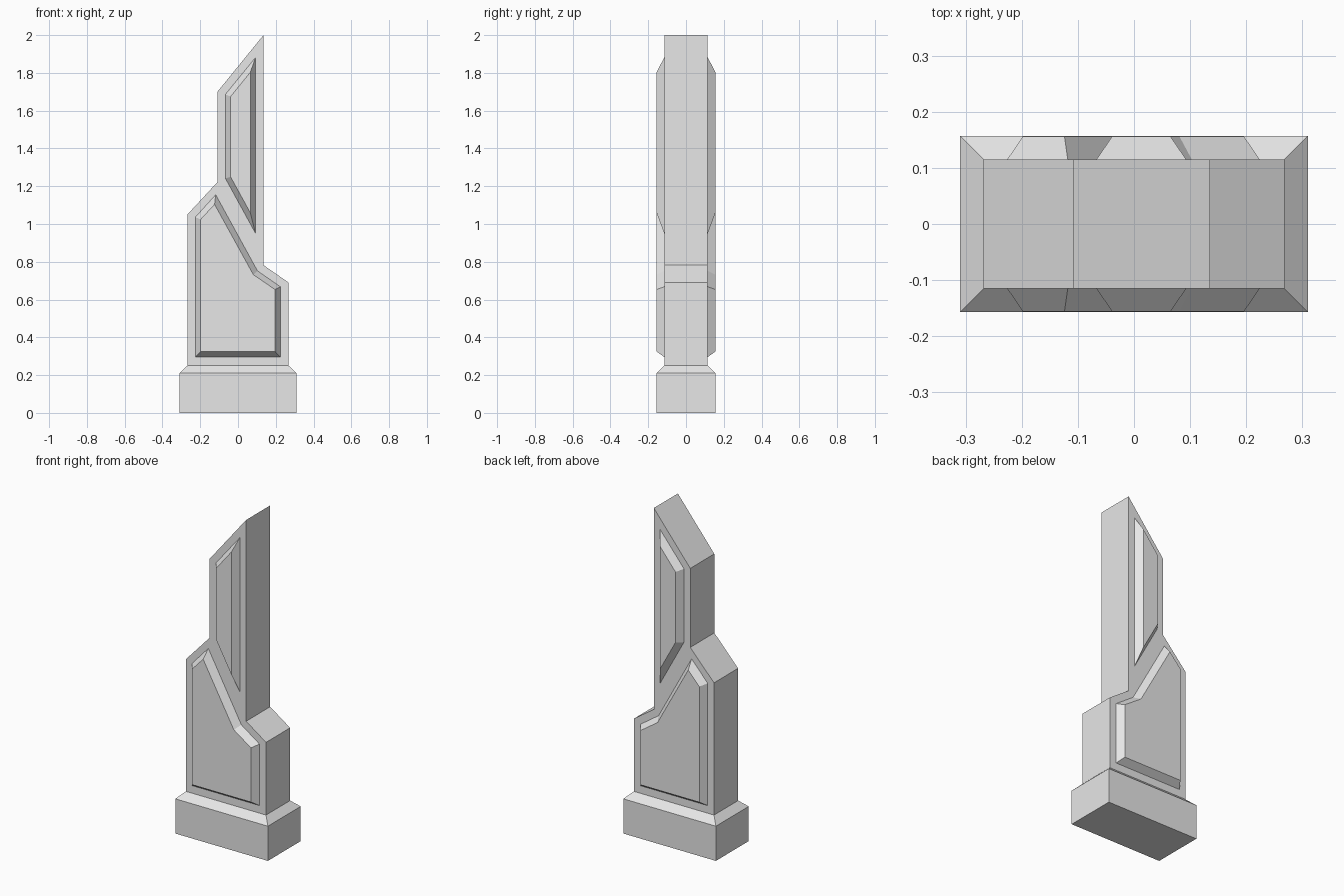
import bpy
import bmesh

cube = bpy.data.objects.get("Cube")
if cube:
    bpy.data.objects.remove(cube, do_unlink=True)

stone = bpy.data.materials.new("plain_grey")
stone.use_nodes = True
grey = (0.8, 0.8, 0.8, 1)
stone.diffuse_color = grey
stone.node_tree.nodes["Principled BSDF"].inputs["Base Color"].default_value = grey

BODY_Y = 0.115   # half depth of the shaft
PANEL_Y = 0.156  # half depth over the raised panels


def loft(name, rings, cap_start=True):
    """Join matching rings of points into a faceted solid."""
    bm = bmesh.new()
    loops = [[bm.verts.new(p) for p in ring] for ring in rings]
    for a, b in zip(loops, loops[1:]):
        for i in range(len(a)):
            j = (i + 1) % len(a)
            bm.faces.new((a[i], a[j], b[j], b[i]))
    if cap_start:
        bm.faces.new(loops[0][::-1])
    bm.faces.new(loops[-1])
    # Outward normals; open panels are wound correctly by their outline order
    if cap_start:
        bmesh.ops.recalc_face_normals(bm, faces=bm.faces)
    mesh = bpy.data.meshes.new(name)
    bm.to_mesh(mesh)
    bm.free()
    mesh.materials.append(stone)
    obj = bpy.data.objects.new(name, mesh)
    bpy.context.collection.objects.link(obj)
    return obj


def upright(outline, y):
    return [(x, y, z) for x, z in outline]


def rectangle(hx, hy, z):
    return [(-hx, -hy, z), (hx, -hy, z), (hx, hy, z), (-hx, hy, z)]


# Plinth with a chamfered top
loft("plinth", [rectangle(0.31, 0.157, 0), rectangle(0.31, 0.157, 0.21),
                rectangle(0.268, BODY_Y, 0.25)])

# Stepped shaft with a slanted tip
shaft = [(-0.268, 0.24), (0.268, 0.24), (0.268, 0.69), (0.135, 0.782),
         (0.135, 2.0), (-0.109, 1.70), (-0.109, 1.222), (-0.268, 1.05)]
loft("shaft", [upright(shaft, -BODY_Y), upright(shaft, BODY_Y)])

# Raised bevelled panels: outer outline on the shaft, inner outline on top
panels = {
    "lower_panel": (
        [(-0.226, 0.296), (0.224, 0.296), (0.224, 0.668), (0.103, 0.752),
         (-0.118, 1.155), (-0.226, 1.036)],
        [(-0.198, 0.325), (0.196, 0.325), (0.196, 0.653), (0.081, 0.732),
         (-0.124, 1.104), (-0.198, 1.024)]),
    "upper_panel": (
        [(-0.067, 1.242), (0.093, 0.95), (0.093, 1.882), (-0.067, 1.686)],
        [(-0.039, 1.249), (0.065, 1.06), (0.065, 1.803), (-0.039, 1.675)]),
}
for name, (outer, inner) in panels.items():
    panel = loft(name, [upright(outer, -BODY_Y), upright(inner, -PANEL_Y)],
                 cap_start=False)
    # Same panel on the back
    mirror = panel.modifiers.new("both_sides", "MIRROR")
    mirror.use_axis = (False, True, False)
    mirror.use_mirror_merge = False
